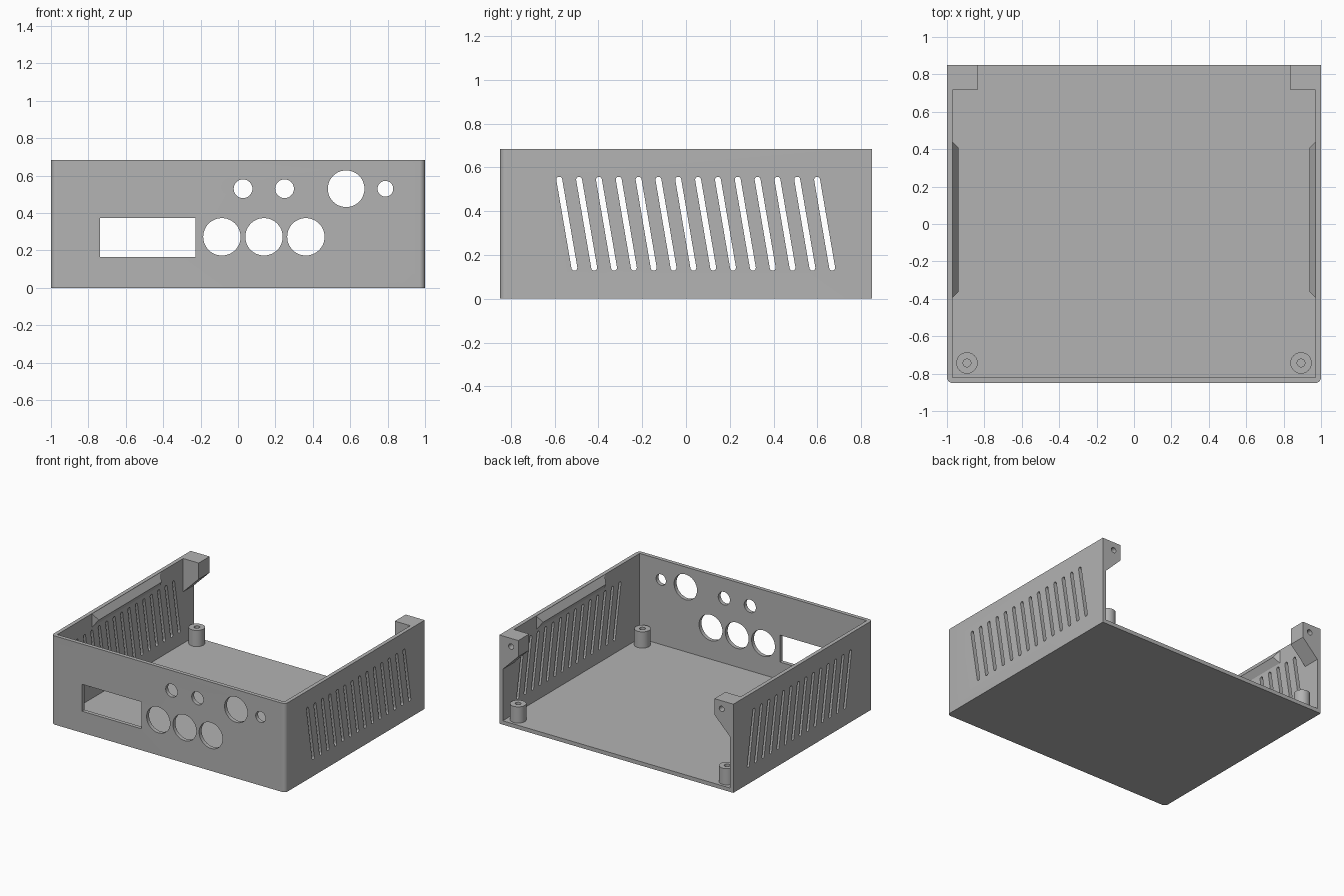
import bpy, bmesh, math
from mathutils import Vector

cube = bpy.data.objects.get("Cube")
if cube:
    bpy.data.objects.remove(cube, do_unlink=True)

W, D, H, T = 1.0, 0.85, 0.685, 0.03   # half width, half depth, height, wall

grey = bpy.data.materials.new("plastic grey")
grey.use_nodes = True
grey.diffuse_color = (0.45, 0.45, 0.45, 1)
grey.node_tree.nodes["Principled BSDF"].inputs["Base Color"].default_value = grey.diffuse_color


def prism(bm, base, offset):
    """Extrude a planar outline by an offset into a closed solid."""
    face = bm.faces.new([bm.verts.new(p) for p in base])
    res = bmesh.ops.extrude_face_region(bm, geom=[face], use_keep_orig=True)
    moved = [g for g in res["geom"] if isinstance(g, bmesh.types.BMVert)]
    bmesh.ops.translate(bm, verts=moved, vec=Vector(offset))
    bmesh.ops.recalc_face_normals(bm, faces=bm.faces)


def arc(cx, cy, r, start, end, n):
    angles = [math.radians(start + (end - start) * i / n) for i in range(n + 1)]
    return [(cx + r * math.cos(a), cy + r * math.sin(a)) for a in angles]


def circle(cx, cy, r, n=48):
    return arc(cx, cy, r, 0, 360, n)[:-1]


def make(name, bm):
    mesh = bpy.data.meshes.new(name)
    bm.to_mesh(mesh)
    bm.free()
    obj = bpy.data.objects.new(name, mesh)
    bpy.context.collection.objects.link(obj)
    mesh.materials.append(grey)
    return obj


def cut(obj, bm):
    """Subtract the solids in bm from obj and drop the cutter."""
    cutter = make("cutter", bm)
    cutter.hide_render = True
    mod = obj.modifiers.new("cut", "BOOLEAN")
    mod.operation, mod.solver, mod.object = "DIFFERENCE", "EXACT", cutter
    bpy.context.view_layer.objects.active = obj
    bpy.ops.object.modifier_apply(modifier=mod.name)
    bpy.data.objects.remove(cutter, do_unlink=True)


def smooth(obj):
    bpy.ops.object.select_all(action="DESELECT")
    obj.select_set(True)
    bpy.context.view_layer.objects.active = obj
    bpy.ops.object.shade_smooth_by_angle(angle=math.radians(30))


# Tray: rounded front corners, open top and back
R = 0.03
bm = bmesh.new()
outline = [(W, D), (-W, D)]
outline += arc(-W + R, -D + R, R, 180, 270, 8) + arc(W - R, -D + R, R, 270, 360, 8)
prism(bm, [(x, y, 0) for x, y in outline], (0, 0, H))
tray = make("tray", bm)
bm = bmesh.new()
xi, yi = W - T, -D + T
prism(bm, [(-xi, yi, T), (xi, yi, T), (xi, 1, T), (-xi, 1, T)], (0, 0, 1))
cut(tray, bm)

# Front panel: display window, dial holes and socket holes
bm = bmesh.new()
window = [(-0.738, 0.166), (-0.228, 0.166), (-0.228, 0.374), (-0.738, 0.374)]
holes = [(x, 0.273, 0.1) for x in (-0.086, 0.139, 0.363)]
holes += [(0.027, 0.53, 0.05), (0.249, 0.53, 0.05), (0.578, 0.53, 0.098), (0.788, 0.53, 0.042)]
for shape in [window] + [circle(*h) for h in holes]:
    prism(bm, [(x, -D - 0.1, z) for x, z in shape], (0, 0.2, 0))
cut(tray, bm)

# Slanted vent slots through both side walls
bm = bmesh.new()
for i in range(14):
    top, low = (-0.579 + i * 0.0906, 0.544), (-0.51 + i * 0.0906, 0.142)
    tilt = math.degrees(math.atan2(top[1] - low[1], top[0] - low[0])) - 90
    slot = arc(*top, 0.0135, tilt, tilt + 180, 10) + arc(*low, 0.0135, tilt + 180, tilt + 360, 10)
    prism(bm, [(-1.1, y, z) for y, z in slot], (2.2, 0, 0))
cut(tray, bm)
smooth(tray)

for side, s in (("left", 1), ("right", -1)):
    # Screw posts on the floor
    for place, y in (("front", -0.743), ("back", 0.773)):
        bm = bmesh.new()
        prism(bm, [(px, py, T - 0.005) for px, py in circle(s * 0.893, y, 0.057)], (0, 0, 0.13))
        post = make(f"{place}_{side}_post", bm)
        bm = bmesh.new()
        prism(bm, [(px, py, T + 0.005) for px, py in circle(s * 0.893, y, 0.021, 24)], (0, 0, 0.3))
        cut(post, bm)
        smooth(post)

    # Back corner bracket with a sloped underside and a screw hole
    bm = bmesh.new()
    profile = [(0.99, H), (0.838, H), (0.838, 0.56), (0.99, 0.408)]
    prism(bm, [(s * x, 0.717, z) for x, z in profile], (0, D - 0.717, 0))
    bracket = make(f"{side}_bracket", bm)
    bm = bmesh.new()
    prism(bm, [(x, 0.75, z) for x, z in circle(s * 0.9, 0.622, 0.021, 24)], (0, 0.3, 0))
    cut(bracket, bm)
    smooth(bracket)

    # Snap ridge along the wall top, tapered at both ends
    bm = bmesh.new()
    wall, tip = s * (W - T), s * 0.937
    front = [bm.verts.new(p) for p in ((wall, -0.395, H - 0.005), (tip, -0.36, 0.63), (wall, -0.395, 0.58))]
    back = [bm.verts.new(p) for p in ((wall, 0.44, H - 0.005), (tip, 0.405, 0.63), (wall, 0.44, 0.58))]
    bm.faces.new(front)
    bm.faces.new(back)
    for i in range(3):
        j = (i + 1) % 3
        bm.faces.new((front[i], front[j], back[j], back[i]))
    bmesh.ops.recalc_face_normals(bm, faces=bm.faces)
    make(f"{side}_snap_ridge", bm)
